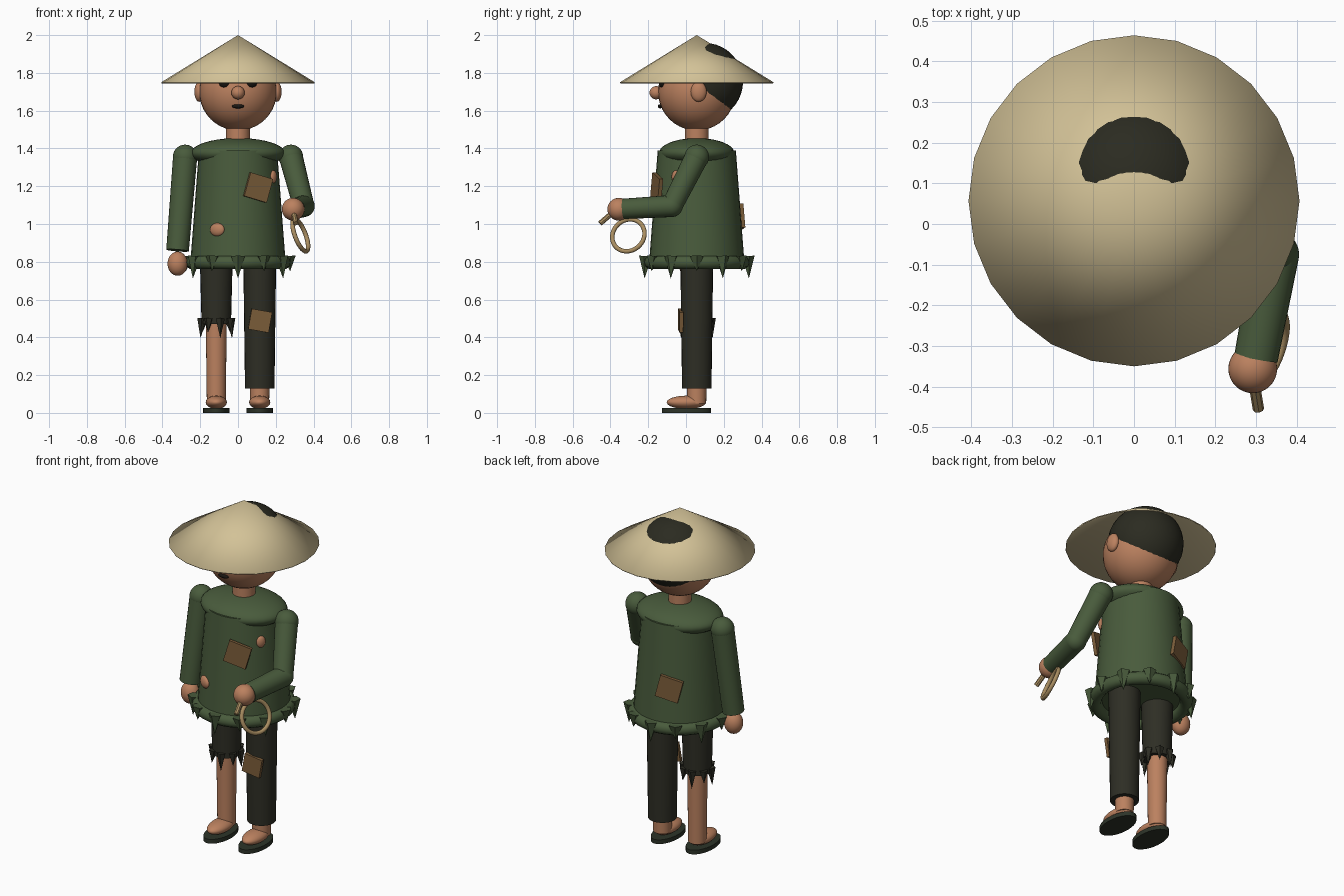
import bpy
from math import sin, cos, tau, radians
from mathutils import Vector

if "Cube" in bpy.data.objects:
    bpy.data.objects.remove(bpy.data.objects["Cube"], do_unlink=True)


def material(name, r, g, b):
    m = bpy.data.materials.new(name)
    m.use_nodes = True
    m.diffuse_color = (r, g, b, 1)
    bsdf = next(n for n in m.node_tree.nodes if n.type == 'BSDF_PRINCIPLED')
    bsdf.inputs["Base Color"].default_value = (r, g, b, 1)
    bsdf.inputs["Roughness"].default_value = 0.9
    return m


STRAW = material("straw", .65, .54, .31)
SKIN = material("skin", .50, .22, .115)
GREEN = material("green cloth", .066, .105, .045)
TROUSER = material("dark trousers", .027, .027, .018)
HAIR = material("dark hair", .024, .024, .015)
SOLE = material("sandal sole", .026, .034, .022)
PATCH = material("brown patch", .20, .11, .042)
BRASS = material("dull brass", .40, .27, .12)
INK = material("face ink", .01, .008, .006)

CY = .057  # body axis in y


def finish(name, mat, smooth=True):
    ob = bpy.context.object
    ob.name = name
    ob.data.materials.append(mat)
    if smooth:
        bpy.ops.object.shade_smooth_by_angle(angle=radians(40))
    return ob


def ball(name, loc, size, mat, rot=(0, 0, 0)):
    bpy.ops.mesh.primitive_uv_sphere_add(segments=32, ring_count=20, radius=1,
                                         location=loc, rotation=rot)
    ob = bpy.context.object
    ob.scale = size if isinstance(size, tuple) else (size,) * 3
    return finish(name, mat)


def tube(name, a, b, ra, rb, mat, sides=24, smooth=True):
    """Tapered cylinder from point a (radius ra) to point b (radius rb)."""
    a, b = Vector(a), Vector(b)
    bpy.ops.mesh.primitive_cone_add(vertices=sides, radius1=ra, radius2=rb,
                                    depth=(b - a).length, location=(a + b) / 2)
    ob = bpy.context.object
    ob.rotation_euler = (b - a).to_track_quat('Z', 'Y').to_euler()
    return finish(name, mat, smooth)


def patch(name, loc, size, tilt, yaw):
    bpy.ops.mesh.primitive_cube_add(size=1, location=loc,
                                    rotation=(0, radians(tilt), radians(yaw)))
    bpy.context.object.scale = (size, .02, size)
    return finish(name, PATCH, False)


def ragged_edge(name, x, radius, z, count, width, lengths, mat, phase=0.0):
    """Ring of torn points hanging down."""
    for i in range(count):
        t = tau * i / count + phase
        out = Vector((sin(t), -cos(t), 0))
        top = Vector((x, CY, z)) + out * radius
        tip = top + out * .008 - Vector((0, 0, lengths[i % len(lengths)]))
        tube(f"{name}_{i + 1}", tip, top, 0, width, mat, 5, False)


# Straw hat: thin conical shell
bpy.ops.mesh.primitive_cone_add(vertices=24, radius1=.407, radius2=0, depth=.25,
                                end_fill_type='NOTHING', location=(0, CY, 1.875))
hat = finish("straw_hat", STRAW)
shell = hat.modifiers.new("thickness", 'SOLIDIFY')
shell.thickness = .006
shell.offset = -1

# Head and face
ball("head", (0, CY, 1.70), .205, SKIN)
ball("hair", (0, .097, 1.754), .205, HAIR)
ball("nose", (0, -.158, 1.695), .035, SKIN)
ball("mouth", (0, -.137, 1.623), (.033, .012, .011), INK)
for side, s in (("left", 1), ("right", -1)):
    ball(f"{side}_eye", (s * .074, -.128, 1.745), (.027, .014, .022), INK,
         (0, 0, s * radians(20)))
    ball(f"{side}_ear", (s * .205, CY + .01, 1.70), (.026, .042, .053), SKIN)
tube("neck", (0, CY, 1.43), (0, CY, 1.56), .063, .063, SKIN)

# Tunic with shoulders and torn hem
tube("tunic", (0, CY, .80), (0, CY, 1.39), .252, .207, GREEN, 32)
ball("tunic_shoulders", (0, CY, 1.375), (.25, .2, .08), GREEN)
bpy.ops.mesh.primitive_torus_add(major_segments=36, minor_segments=10,
                                 major_radius=.245, minor_radius=.036,
                                 location=(0, CY, .797))
finish("tunic_hem", GREEN)
ragged_edge("hem_point", 0, .268, .83, 12, .038, (.118, .08), GREEN)

# Patches and holes showing skin
patch("chest_patch", (.107, -.155, 1.193), .13, 16, 18)
patch("back_patch", (-.085, .278, 1.03), .13, -14, 20)
patch("trouser_patch", (.117, -.028, .488), .11, 10, 4)
ball("belly_hole", (-.11, -.152, .97), (.042, .02, .035), SKIN, (0, 0, radians(-27)))
ball("side_hole", (.187, -.052, 1.25), (.026, .016, .034), SKIN, (0, 0, radians(60)))

# Right arm, hanging
tube("right_sleeve", (-.28, CY, 1.355), (-.32, .012, .86), .064, .06, GREEN)
ball("right_shoulder", (-.28, CY, 1.355), .065, GREEN)
ball("right_hand", (-.32, .01, .79), (.053, .05, .064), SKIN)

# Left arm, bent forward
shoulder, elbow, wrist = (.28, CY, 1.355), (.348, -.075, 1.095), (.30, -.33, 1.08)
tube("left_upper_sleeve", shoulder, elbow, .063, .056, GREEN)
tube("left_lower_sleeve", elbow, wrist, .058, .054, GREEN)
ball("left_shoulder", shoulder, .065, GREEN)
ball("left_elbow", elbow, .058, GREEN)
ball("left_hand", (.292, -.356, 1.078), .06, SKIN)

# Ring and short handle held in the left hand
bpy.ops.mesh.primitive_torus_add(major_segments=36, minor_segments=10,
                                 major_radius=.09, minor_radius=.012,
                                 location=(.33, -.305, .94))
bpy.context.object.rotation_euler = Vector((.86, -.3, .33)).to_track_quat('Z', 'Y').to_euler()
finish("brass_ring", BRASS)
tube("brass_handle", (.29, -.36, 1.085), (.306, -.455, 1.003), .014, .014, BRASS, 8)

# Legs, feet and soles
for side, x, cuff in (("left", .115, .13), ("right", -.115, .47)):
    tube(f"{side}_trouser_leg", (x, CY, cuff), (x, CY, .82), .078, .087, TROUSER)
    tube(f"{side}_shin", (x, CY, .05), (x, CY, cuff + .05), .05,
         .052 if cuff < .2 else .056, SKIN)
    ball(f"{side}_foot", (x, .002, .056), (.056, .104, .035), SKIN)
    sole = tube(f"{side}_sole", (x, .003, 0), (x, .003, .025), 1, 1, SOLE, 28)
    sole.scale = (.07, .13, 1)
ragged_edge("cuff_point", -.115, .078, .50, 8, .026, (.105, .075), TROUSER, .25)
